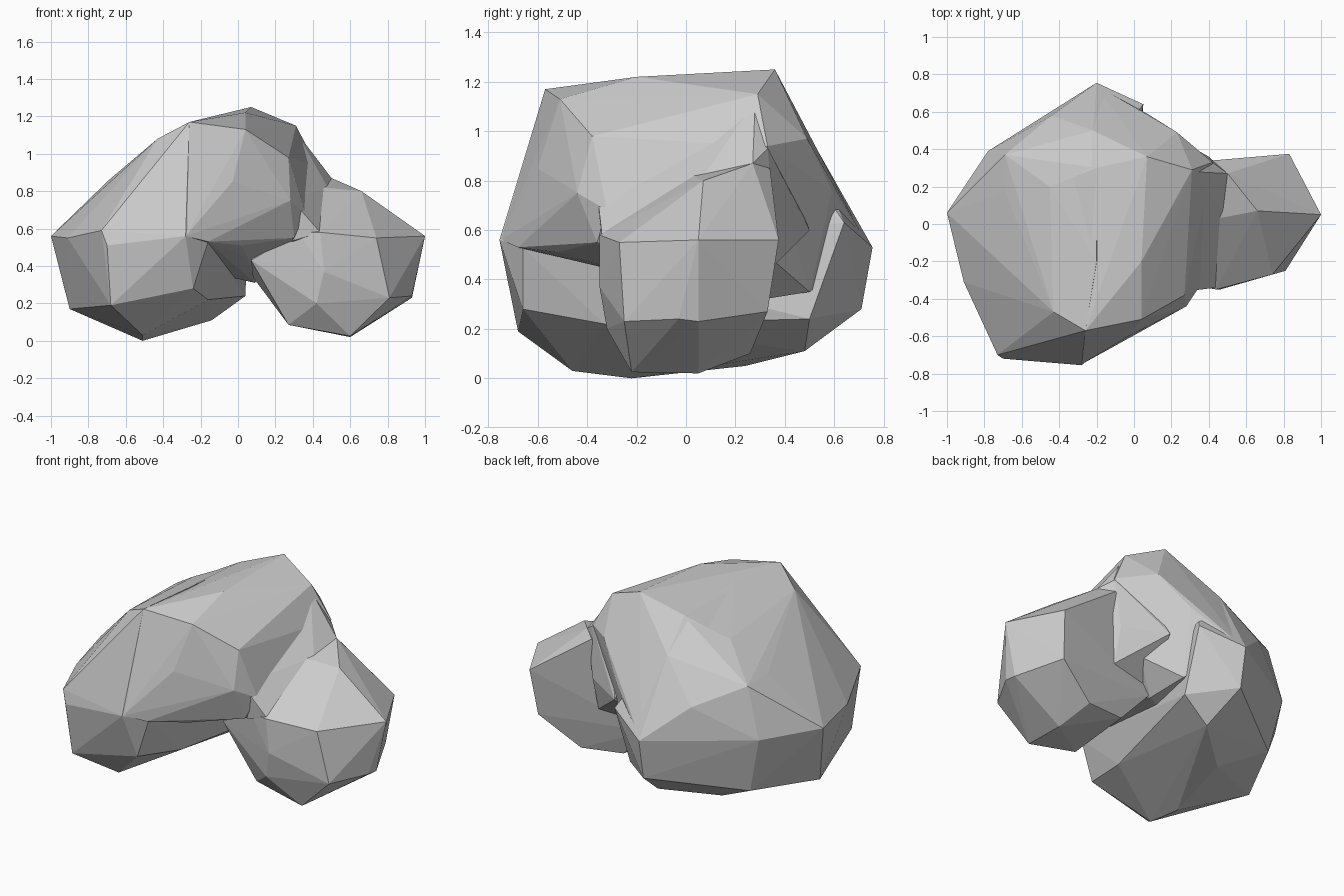
import bpy, bmesh


def boulder(name, points):
    """Faceted stone lobe: the convex skin around a handful of corner points."""
    bm = bmesh.new()
    for p in points:
        bm.verts.new(p)
    bmesh.ops.convex_hull(bm, input=bm.verts)
    loose = [v for v in bm.verts if not v.link_faces]
    bmesh.ops.delete(bm, geom=loose, context='VERTS')
    bmesh.ops.recalc_face_normals(bm, faces=bm.faces)
    me = bpy.data.meshes.new(name)
    bm.to_mesh(me)
    bm.free()
    ob = bpy.data.objects.new(name, me)
    bpy.context.collection.objects.link(ob)
    return ob


# Large left mass
body = boulder("rock_arch", [
    (-1, .06, .56), (-.91, -.31, .55), (-.73, -.70, .59), (-.70, -.72, .51),
    (-.28, -.755, .56), (-.16, -.66, .53), (-.78, .39, .55),
    (-.90, -.05, .17), (-.68, -.68, .19), (-.24, -.66, .28), (-.16, -.33, .22),
    (-.51, -.46, .03), (-.51, -.22, 0), (-.42, .24, .05), (-.14, .48, .11),
    (-.70, .36, .2), (-.2, .71, .28), (.04, .5, .24), (-.2, .755, .53),
    (.05, .64, .63), (-.44, .58, .74), (-.69, .37, .86), (-.69, .17, .86),
    (-.58, -.2, .90), (-.58, -.38, .89), (-.43, -.47, 1.08), (-.26, -.57, 1.17),
    (-.2, -.2, 1.18), (-.2, .3, 1.14), (-.22, .5, .98), (-.45, .2, 1.03),
])

# Bridge over the notch, rooted in the left mass
bridge = boulder("rock_bridge", [
    (-.26, -.57, 1.17), (.04, -.51, 1.13), (.04, -.2, 1.22), (.07, .36, 1.25),
    (-.2, .3, 1.15), (-.43, -.44, 1.06), (-.45, .2, 1.02), (-.22, .5, .98),
    (-.03, -.6, .85), (-.28, -.75, .56), (-.16, -.68, .53), (.02, -.52, .51),
    (.28, -.44, .75), (.27, -.38, .98), (.28, .07, 1.07), (.31, .29, 1.15),
    (.42, .33, .94), (.23, .49, .97), (.07, .59, .76), (-.2, .74, .53),
    (.30, -.36, .55), (.36, -.32, .68), (.05, -.3, .45),
    (.25, .35, .48), (.05, .5, .35), (.09, .25, .31), (-.3, 0, .4),
])

# Saddle joining bridge and right lobe
saddle = boulder("rock_saddle", [
    (.29, .07, .97), (.31, .28, 1.12), (.28, -.36, .76), (.50, .27, .87),
    (.48, .07, .82), (.44, -.34, .58), (.36, -.35, .66), (.42, .33, .93),
    (.31, -.34, .54), (.1, -.2, .5), (.1, .3, .9), (.40, .36, .62),
    (.15, .50, .6), (.08, .2, .32), (.4, .3, .4),
])

# Right lobe
lobe = boulder("rock_lobe", [
    (1, .05, .56), (.93, .05, .23), (.93, -.03, .24), (.81, -.25, .23),
    (.74, -.27, .55), (.83, .375, .56), (.80, .33, .27), (.44, -.35, .58),
    (.46, -.35, .37), (.42, -.32, .2), (.27, -.2, .085), (.60, -.22, .025),
    (.60, .05, .02), (.55, .26, .10), (.28, .22, .12), (.08, 0, .34),
    (.1, .25, .32), (.07, -.25, .43), (.32, -.33, .58), (.50, .27, .87),
    (.66, .07, .80), (.42, .34, .85), (.45, .03, .82), (.2, .2, .7),
])

# Fuse into one stone
for part in (bridge, saddle, lobe):
    mod = body.modifiers.new("fuse", 'BOOLEAN')
    mod.operation = 'UNION'
    mod.solver = 'EXACT'
    mod.object = part
    bpy.context.view_layer.objects.active = body
    bpy.ops.object.modifier_apply(modifier=mod.name)
    bpy.data.objects.remove(part)
